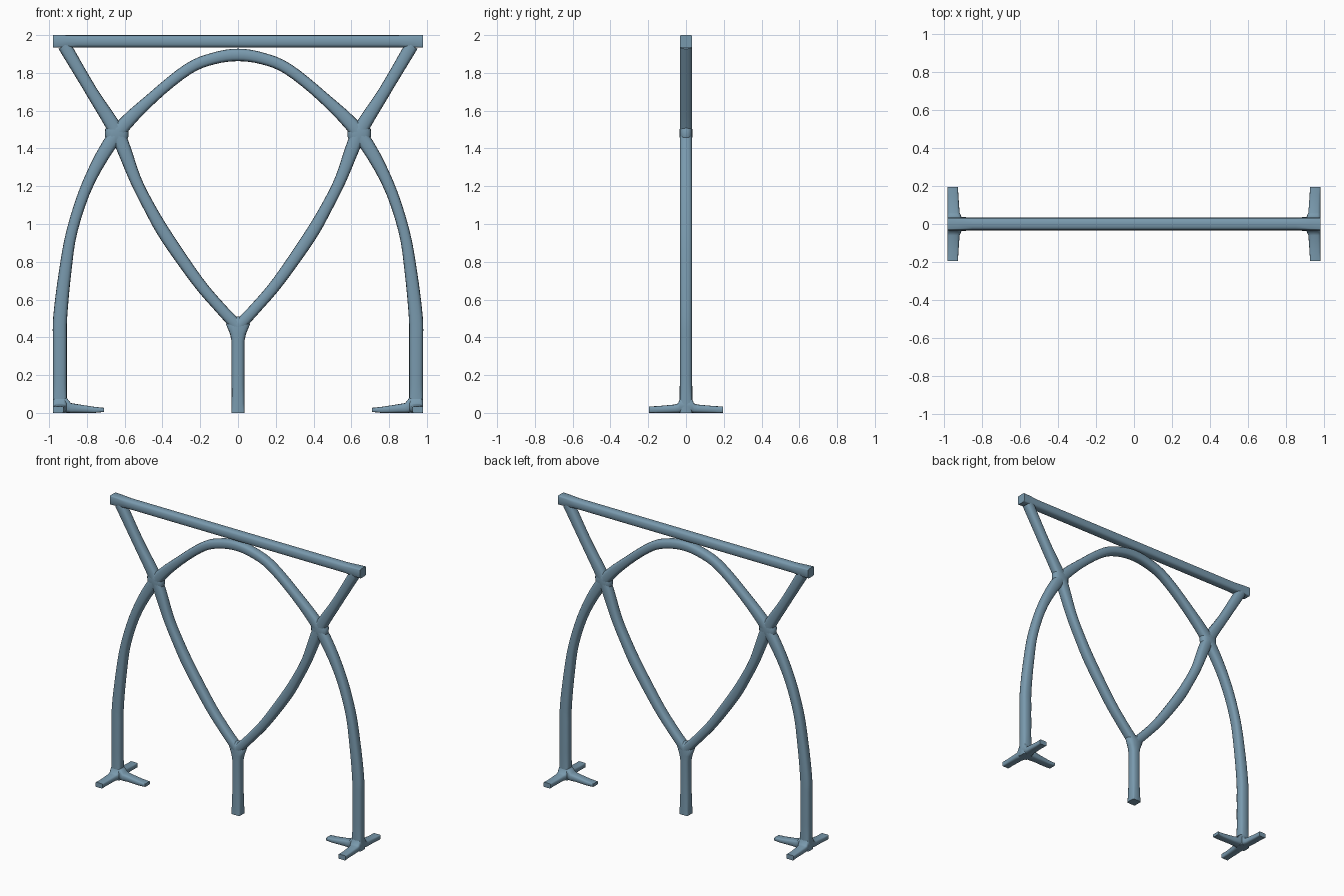
import bpy, math
from mathutils import Vector

if "Cube" in bpy.data.objects:
    bpy.data.objects.remove(bpy.data.objects["Cube"])

SIDES = 16
steel = bpy.data.materials.new("blue_grey_steel")
steel.diffuse_color = (0.19, 0.32, 0.42, 1)
steel.use_nodes = True
steel.node_tree.nodes["Principled BSDF"].inputs["Base Color"].default_value = steel.diffuse_color


def catmull(a, b, c, d, t):
    return tuple(0.5 * (2 * q + (r - p) * t + (2 * p - 5 * q + 4 * r - s) * t * t
                        + (3 * q - p - 3 * r + s) * t ** 3) for p, q, r, s in zip(a, b, c, d))


def sweep(name, pts, depth=(0, 1, 0), smooth=True, steps=4):
    """Rounded-square tube. Points: x, y, z, half width, half depth, squareness."""
    if smooth:
        ext = [tuple(2 * p - q for p, q in zip(pts[0], pts[1]))] + list(pts)
        ext.append(tuple(2 * p - q for p, q in zip(pts[-1], pts[-2])))
        path = [catmull(*ext[i:i + 4], k / steps) for i in range(len(pts) - 1) for k in range(steps)]
        path.append(pts[-1])
    else:
        path = pts
    depth = Vector(depth)
    verts, faces = [], []
    for i, p in enumerate(path):
        a, b = path[max(i - 1, 0)], path[min(i + 1, len(path) - 1)]
        tan = (Vector(b[:3]) - Vector(a[:3])).normalized()
        if name.startswith("foot"):
            tan = Vector((round(tan.x), round(tan.y), 0))
        side = depth.cross(tan).normalized()
        e = 2 / p[5]
        for k in range(SIDES):
            t = 2 * math.pi * k / SIDES
            c, s = round(math.cos(t), 6), round(math.sin(t), 6)
            u = math.copysign(abs(c) ** e, c) * p[3]
            v = math.copysign(abs(s) ** e, s) * p[4]
            verts.append(Vector(p[:3]) + side * u + depth * v)
    n = len(path)
    for i in range(n - 1):
        for k in range(SIDES):
            j = (k + 1) % SIDES
            faces.append((i * SIDES + k, i * SIDES + j, (i + 1) * SIDES + j, (i + 1) * SIDES + k))
    faces.append(tuple(reversed(range(SIDES))))
    faces.append(tuple(range((n - 1) * SIDES, n * SIDES)))
    me = bpy.data.meshes.new(name)
    me.from_pydata(verts, [], faces)
    me.materials.append(steel)
    ob = bpy.data.objects.new(name, me)
    bpy.context.collection.objects.link(ob)
    bpy.context.view_layer.objects.active = ob
    bpy.ops.object.select_all(action='DESELECT')
    ob.select_set(True)
    bpy.ops.object.mode_set(mode='EDIT')
    bpy.ops.mesh.select_all(action='SELECT')
    bpy.ops.mesh.normals_make_consistent(inside=False)
    bpy.ops.object.mode_set(mode='OBJECT')
    bpy.ops.object.shade_smooth_by_angle(angle=math.radians(60))
    return ob


# top bar with squared ends
sweep("top_bar", [(x, 0, 1.967, 0.033, 0.033, q) for x, q in
                  ((-0.98, 9), (-0.93, 6), (-0.85, 2.8), (0.85, 2.8), (0.93, 6), (0.98, 9))], smooth=False)

# arch with both legs, given as one half (x, z, half width, squareness)
half = [(0.943, 0, 0.037, 6), (0.943, 0.12, 0.037, 3), (0.943, 0.25, 0.037, 2.8), (0.943, 0.38, 0.037, 2.8),
        (0.941, 0.51, 0.037, 2.8), (0.916, 0.74, 0.033, 2.8), (0.877, 0.97, 0.029, 2.8),
        (0.787, 1.23, 0.031, 2.8), (0.64, 1.48, 0.039, 2.8), (0.455, 1.667, 0.030, 2.8),
        (0.265, 1.82, 0.030, 2.8), (0.13, 1.876, 0.031, 2.8)]
right = [(x, 0, z, w, 0.033, q) for x, z, w, q in half]
left = [(-p[0],) + p[1:] for p in reversed(right)]
sweep("arch_with_legs", right + [(0, 0, 1.895, 0.033, 0.033, 2.8)] + left)

# central stem flaring into the fork
sweep("center_stem", [(0, 0, z, w, d, q) for z, w, d, q in
                      ((0, 0.034, 0.034, 8), (0.05, 0.034, 0.034, 4), (0.15, 0.034, 0.033, 2.8),
                       (0.38, 0.034, 0.033, 2.8), (0.42, 0.043, 0.033, 2.8), (0.47, 0.064, 0.033, 2.6),
                       (0.495, 0.045, 0.030, 2.4), (0.51, 0.010, 0.014, 2.2))], smooth=False)

for s, tag in ((-1, "left"), (1, "right")):
    # curved fork arm up to the top bar
    arm = [(0, 0.455, 0.032), (0.10, 0.562, 0.030), (0.215, 0.698, 0.031), (0.38, 0.935, 0.034),
           (0.47, 1.09, 0.031), (0.545, 1.24, 0.031), (0.64, 1.48, 0.039), (0.775, 1.70, 0.032),
           (0.92, 1.945, 0.035)]
    sweep("fork_arm_" + tag, [(s * x, 0, z, w, 0.033, 2.8) for x, z, w in arm])
    # thickened crossing joint
    sweep("crossing_joint_" + tag, [(s * 0.642, 0, z, w, d, 2.6) for z, w, d in
                                    ((1.405, 0.016, 0.014), (1.43, 0.050, 0.029), (1.46, 0.061, 0.0335),
                                     (1.50, 0.062, 0.0335), (1.53, 0.040, 0.029), (1.545, 0.010, 0.014))],
          smooth=False)
    # foot running front to back
    cross = [(0.195, 0.952, 0.0275, 0.017, 8), (0.15, 0.951, 0.0285, 0.018, 4),
             (0.06, 0.948, 0.032, 0.022, 3.2), (0.042, 0.944, 0.036, 0.025, 3.2), (0.03, 0.943, 0.037, 0.040, 3.2)]
    pts = [(s * x, y, h, w, h, q) for y, x, w, h, q in cross]
    pts += [(p[0], -p[1]) + p[2:] for p in reversed(pts)]
    sweep("foot_cross_" + tag, pts, depth=(0, 0, 1), smooth=False)
    # toe pointing inward
    toe = [(0.71, 0.028, 0.011, 8), (0.76, 0.029, 0.016, 4), (0.85, 0.030, 0.023, 3.2),
           (0.885, 0.036, 0.026, 3.2), (0.91, 0.036, 0.042, 3.2), (0.943, 0.033, 0.042, 3.2)]
    sweep("foot_toe_" + tag, [(s * x, 0, h + (0.005 if x < 0.72 else 0), w, h, q) for x, w, h, q in toe],
          depth=(0, 0, 1), smooth=False)
